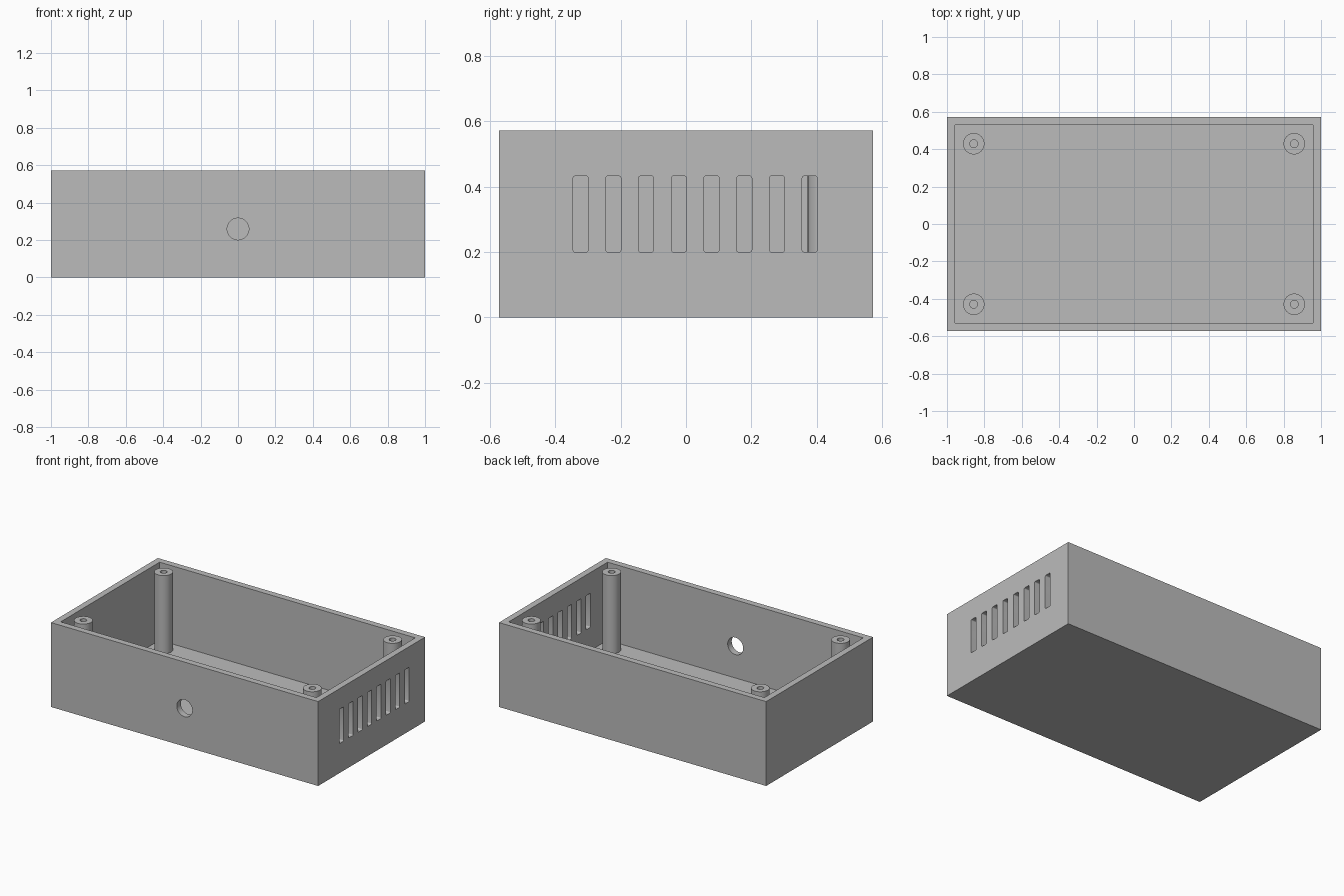
import bpy
import bmesh
from mathutils import Matrix, Vector

LENGTH, WIDTH, HEIGHT, WALL = 2.0, 1.143, 0.571, 0.043

old = bpy.data.objects.get("Cube")
if old:
    bpy.data.objects.remove(old)

grey = bpy.data.materials.new("plain grey")
grey.use_nodes = True
grey.diffuse_color = (0.5, 0.5, 0.5, 1)
grey.node_tree.nodes["Principled BSDF"].inputs["Base Color"].default_value = (0.5, 0.5, 0.5, 1)


def finish(bm, name):
    mesh = bpy.data.meshes.new(name)
    bm.to_mesh(mesh)
    bm.free()
    mesh.materials.append(grey)
    obj = bpy.data.objects.new(name, mesh)
    bpy.context.collection.objects.link(obj)
    return obj


def box(name, low, high, round_x=0):
    """Box between two corners, optionally rounding the edges along x."""
    low, high = Vector(low), Vector(high)
    bm = bmesh.new()
    bmesh.ops.create_cube(bm, size=1)
    bmesh.ops.scale(bm, vec=high - low, verts=bm.verts)
    bmesh.ops.translate(bm, vec=(low + high) / 2, verts=bm.verts)
    if round_x:
        edges = [e for e in bm.edges
                 if abs(e.verts[0].co.x - e.verts[1].co.x) > 0.01]
        bmesh.ops.bevel(bm, geom=edges, offset=round_x, segments=3,
                        profile=0.5, affect='EDGES')
    return finish(bm, name)


def cylinder(name, radius, depth, centre, axis='Z'):
    bm = bmesh.new()
    turn = Matrix.Rotation(1.5707963, 4, 'X') if axis == 'Y' else Matrix()
    bmesh.ops.create_cone(bm, cap_ends=True, segments=48, radius1=radius,
                          radius2=radius, depth=depth,
                          matrix=Matrix.Translation(centre) @ turn)
    return finish(bm, name)


def cut(target, cutter):
    """Subtract the cutter for good, then discard it."""
    cutter.hide_render = True
    mod = target.modifiers.new("cut", 'BOOLEAN')
    mod.operation, mod.solver, mod.object = 'DIFFERENCE', 'EXACT', cutter
    bpy.context.view_layer.objects.active = target
    bpy.ops.object.modifier_apply(modifier=mod.name)
    bpy.data.objects.remove(cutter)


def smooth(obj):
    bpy.ops.object.select_all(action='DESELECT')
    obj.select_set(True)
    bpy.context.view_layer.objects.active = obj
    bpy.ops.object.shade_smooth_by_angle(angle=0.6)


# Open-topped case
hx, hy = LENGTH / 2, WIDTH / 2
case = box("case", (-hx, -hy, 0), (hx, hy, HEIGHT))
cut(case, box("cavity", (WALL - hx, WALL - hy, WALL),
              (hx - WALL, hy - WALL, HEIGHT + 0.1)))

# Round cable hole in the front wall
cut(case, cylinder("cable_hole", 0.058, 0.2, (0, -hy, 0.259), 'Y'))

# Row of ventilation slots in the +x wall
for i in range(8):
    y = -0.322 + 0.1 * i
    cut(case, box("vent_slot", (hx - 0.1, y - 0.023, 0.2),
                  (hx + 0.1, y + 0.023, 0.432), round_x=0.006))
smooth(case)

# Hollow screw posts, flush with the rim
for x_side, x in (("right", -0.857), ("left", 0.857)):
    for y_side, y in (("front", -0.429), ("back", 0.429)):
        post = cylinder(f"screw_post_{y_side}_{x_side}", 0.057,
                        HEIGHT - WALL, (x, y, (HEIGHT + WALL) / 2))
        cut(post, cylinder("screw_hole", 0.021, HEIGHT - WALL,
                           (x, y, (HEIGHT + WALL) / 2 + 0.01)))
        smooth(post)
